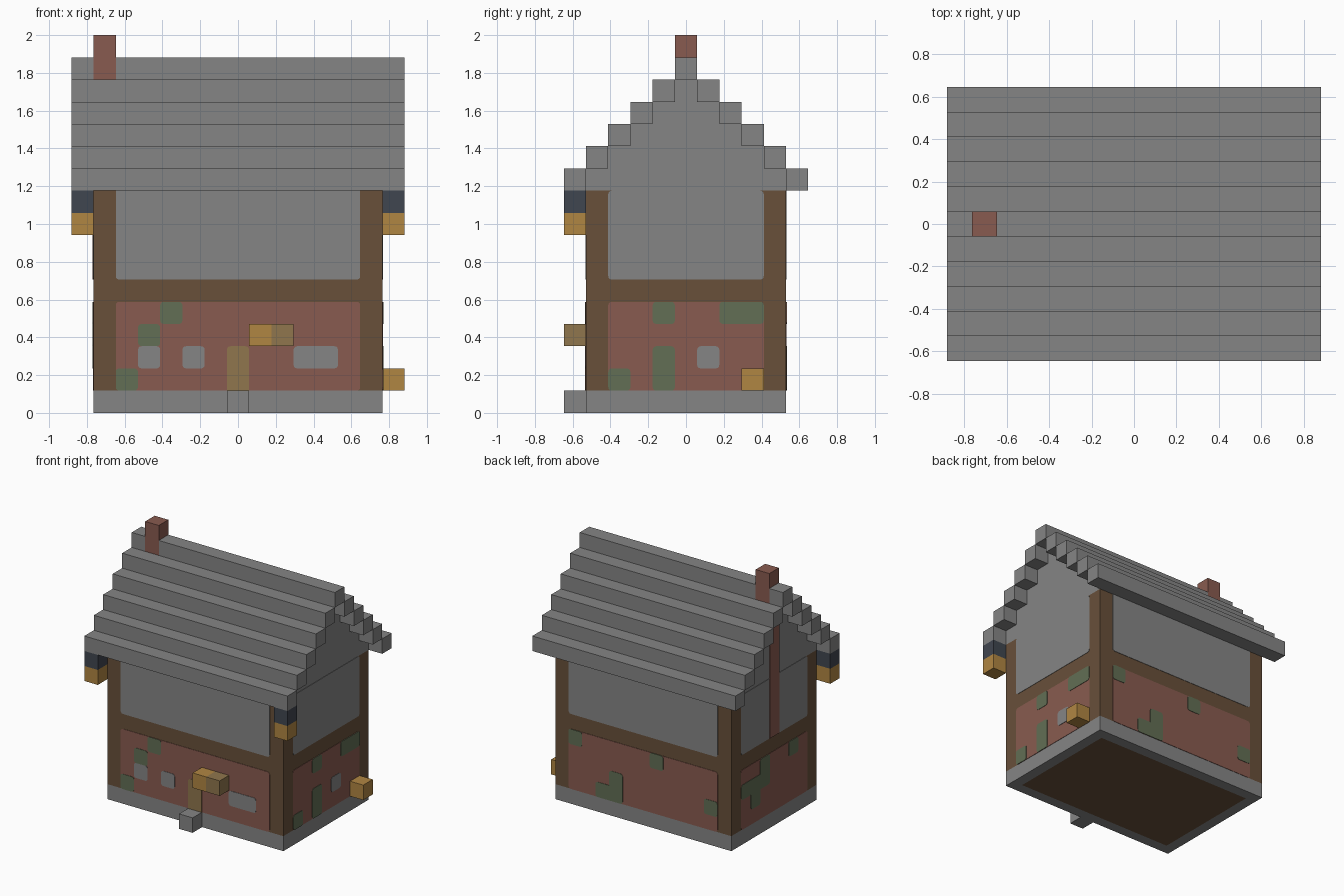
import bpy, bmesh
from math import sin, cos, pi
from mathutils import Vector

U = 2 / 17                      # one building block
HX, HY = 6.5, 4.5               # half footprint in blocks

cube = bpy.data.objects.get("Cube")
if cube:
    bpy.data.objects.remove(cube, do_unlink=True)


def material(name, r, g, b):
    m = bpy.data.materials.new(name)
    m.use_nodes = True
    m.diffuse_color = (r, g, b, 1)
    bsdf = next(n for n in m.node_tree.nodes if n.type == 'BSDF_PRINCIPLED')
    bsdf.inputs["Base Color"].default_value = (r, g, b, 1)
    return m


STONE = material("stone_grey", .235, .235, .235)
BRICK = material("brick_red", .25, .105, .08)
WOOD = material("dark_wood", .138, .08, .042)
MOSS = material("moss_green", .122, .156, .089)
GOLD = material("lamp_gold", .434, .238, .055)
TAN = material("tan_wood", .279, .181, .074)
SLATE = material("slate_blue", .051, .061, .08)


def finish(name, bm, *mats):
    bmesh.ops.recalc_face_normals(bm, faces=bm.faces)
    me = bpy.data.meshes.new(name)
    bm.to_mesh(me)
    bm.free()
    for m in mats:
        me.materials.append(m)
    ob = bpy.data.objects.new(name, me)
    bpy.context.collection.objects.link(ob)
    return ob


def prism(name, points, offset, mat):
    """Extrude a polygon of points along an offset."""
    bm = bmesh.new()
    face = bm.faces.new([bm.verts.new(p) for p in points])
    ext = bmesh.ops.extrude_face_region(bm, geom=[face], use_keep_orig=True)
    moved = [v for v in ext["geom"] if isinstance(v, bmesh.types.BMVert)]
    bmesh.ops.translate(bm, verts=moved, vec=offset)
    return finish(name, bm, mat)


def box(name, x, y, z, mat):
    """Box from (min, max) ranges given in blocks."""
    pts = [Vector((a, b, z[0])) * U for a, b in
           ((x[0], y[0]), (x[1], y[0]), (x[1], y[1]), (x[0], y[1]))]
    return prism(name, pts, Vector((0, 0, z[1] - z[0])) * U, mat)


def plate(name, side, a, z, mat, thick=.006, r=.16):
    """Thin round-cornered plate lying on one wall of the house."""
    outline = []
    corners = ((a[1] - r, z[1] - r), (a[0] + r, z[1] - r),
               (a[0] + r, z[0] + r), (a[1] - r, z[0] + r))
    for i, (cx, cz) in enumerate(corners):
        for k in range(4):
            t = (i + k / 3) * pi / 2
            outline.append((cx + r * cos(t), cz + r * sin(t)))
    place, normal = {
        "front": (lambda p, q: (p, -HY, q), (0, -1, 0)),
        "back": (lambda p, q: (p, HY, q), (0, 1, 0)),
        "left": (lambda p, q: (HX, p, q), (1, 0, 0)),
        "right": (lambda p, q: (-HX, p, q), (-1, 0, 0))}[side]
    pts = [Vector(place(p, q)) * U for p, q in outline]
    return prism(f"{side}_{name}", pts, Vector(normal) * thick, mat)


# Stone base with a wooden floor underneath
base = box("base", (-HX, HX), (-HY, HY), (0, 1), STONE)
base.data.materials.append(WOOD)
bm = bmesh.new()
bm.from_mesh(base.data)
under = min(bm.faces, key=lambda f: f.calc_center_median().z)
bmesh.ops.inset_region(bm, faces=[under], thickness=U)
under.material_index = 1
bm.to_mesh(base.data)
bm.free()
box("door_step", (-.5, .5), (-HY - 1, -HY), (0, 1), STONE)

# Timber frame, seen as posts and beams around the wall panels
box("timber_frame", (-HX, HX), (-HY, HY), (1, 10), WOOD)
for side, half in (("front", 5.5), ("back", 5.5), ("left", 3.5), ("right", 3.5)):
    top = 10.2 if half > 4 else 10
    plate("brick_wall", side, (-half, half), (1, 5), BRICK, .003)
    plate("upper_wall", side, (-half, half), (6, top), STONE, .003)

# Stepped gable block under the roof
steps = []
for i in range(5):
    steps += [(HY - i, 10 + i), (HY - i, 11 + i)]
profile = steps + [(-y, z) for y, z in reversed(steps)]
prism("gable", [Vector((-HX, y, z)) * U for y, z in profile],
      Vector((2 * HX * U, 0, 0)), STONE)

# Roof steps, mirrored front and back, and the ridge around the chimney
for i in range(5):
    for s, label in ((-1, "front"), (1, "back")):
        ys = sorted((s * (HY - i), s * (HY + 1 - i)))
        box(f"{label}_roof_step_{i + 1}", (-HX - 1, HX + 1), ys, (10 + i, 11 + i), STONE)
box("ridge", (-HX + 1, HX + 1), (-.5, .5), (15, 16), STONE)
box("ridge_end", (-HX - 1, -HX), (-.5, .5), (15, 16), STONE)

# Chimney and its flue showing on the gable wall
box("chimney", (-HX, -HX + 1), (-.5, .5), (15, 17), BRICK)
plate("chimney_flue", "right", (-.5, .5), (6, 15), BRICK, .006, .01)

# Mossy patches as (side, from, to, bottom, top)
moss = (("front", -3.5, -2.5, 4, 5), ("front", -4.5, -3.5, 3, 4),
        ("front", -5.5, -4.5, 1, 2),
        ("left", -1.5, -.5, 4, 5), ("left", 1.5, 3.5, 4, 5),
        ("left", -1.5, -.5, 1, 3), ("left", -3.5, -2.5, 1, 2),
        ("back", 4.5, 5.5, 4, 5), ("back", -1.5, -.5, 4, 5),
        ("back", 1.5, 2.5, 1, 3), ("back", 1.5, 3.5, 1, 2),
        ("back", -5.5, -4.5, 2, 3),
        ("right", .5, 3.5, 3, 4), ("right", .5, 1.5, 3, 5),
        ("right", 1.5, 2.5, 2, 4), ("right", -2.5, -1.5, 4, 5))
for side, a0, a1, z0, z1 in moss:
    plate("moss", side, (a0, a1), (z0, z1), MOSS)

# Windows and door
for side, a0, a1 in (("front", -4.5, -3.5), ("front", -2.5, -1.5),
                     ("front", 2.5, 4.5), ("left", .5, 1.5)):
    plate("window", side, (a0, a1), (2, 3), STONE)
plate("door", "front", (-.5, .5), (.8, 3), TAN)

# Hanging sign, side crate and corner lanterns
box("sign_gold", (.5, 1.5), (-HY - 1, -HY), (3, 4), GOLD)
box("sign_tan", (1.5, 2.5), (-HY - 1, -HY), (3, 4), TAN)
box("side_crate", (HX, HX + 1), (2.5, 3.5), (1, 2), GOLD)
for s, label in ((-1, "right"), (1, "left")):
    xs = sorted((s * HX, s * (HX + 1)))
    box(f"{label}_lantern", xs, (-HY - 1, -HY), (8, 9), GOLD)
    box(f"{label}_lantern_cap", xs, (-HY - 1, -HY), (9, 10), SLATE)
